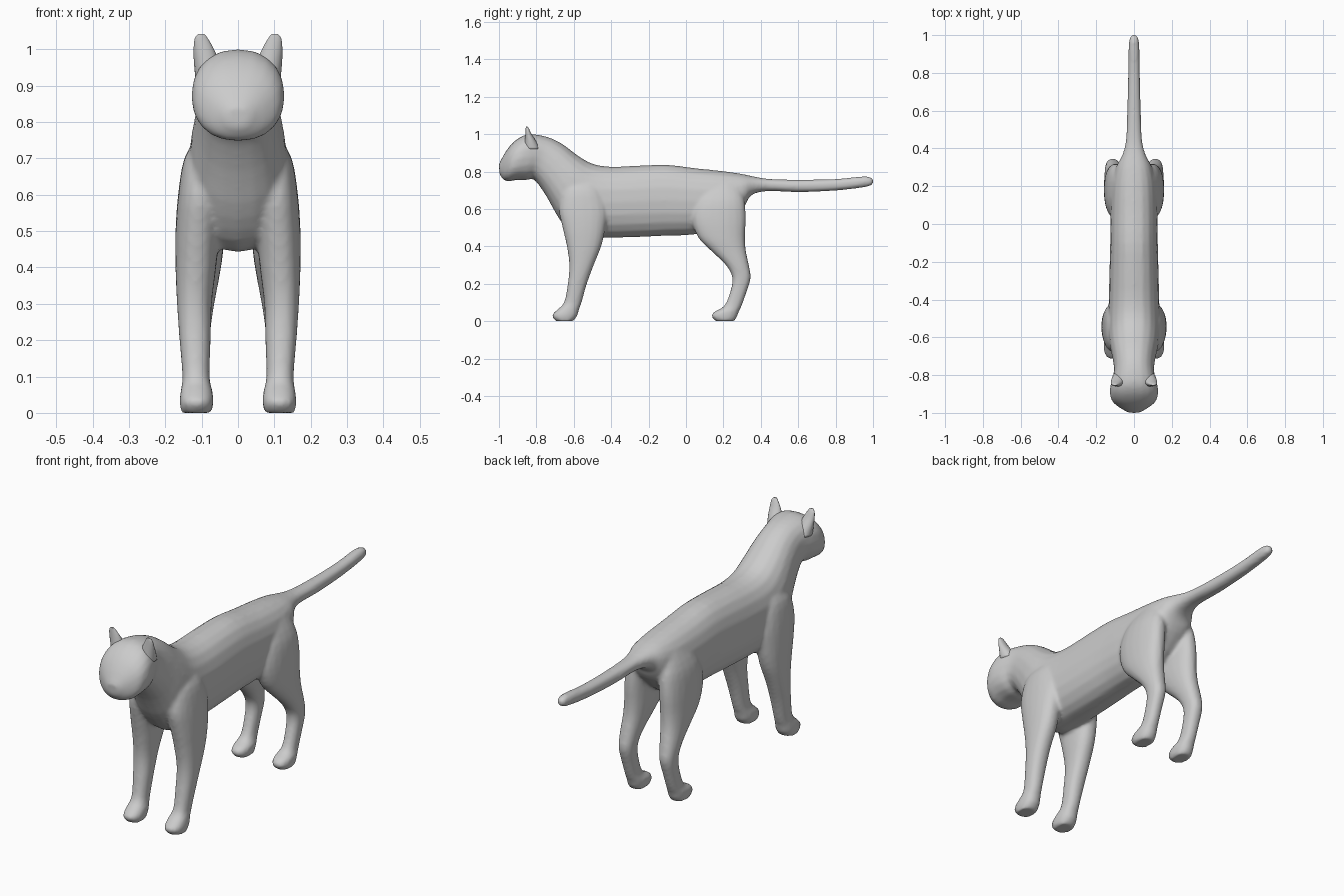
import bpy, bmesh, math


def catmull(rows, n=3):
    """Interpolate section rows smoothly."""
    out = []
    for i in range(len(rows) - 1):
        a, b = rows[max(i - 1, 0)], rows[i]
        c, d = rows[i + 1], rows[min(i + 2, len(rows) - 1)]
        for k in range(n):
            t = k / n
            out.append([0.5 * (2 * q + (r - p) * t + (2 * p - 5 * q + 4 * r - s) * t * t
                               + (3 * q - p - 3 * r + s) * t ** 3)
                        for p, q, r, s in zip(a, b, c, d)])
    return out + [list(rows[-1])]


def loft(bm, rows, sides=20, power=2.3):
    """Rows: ya, za, yb, zb (ends of the section in side view), x centre, half width."""
    rings = []
    for ya, za, yb, zb, xc, w in catmull(rows):
        ring = []
        for i in range(sides):
            t = 2 * math.pi * i / sides
            c = math.copysign(abs(math.cos(t)) ** (2 / power), math.cos(t))
            s = math.copysign(abs(math.sin(t)) ** (2 / power), math.sin(t))
            ring.append(bm.verts.new((xc + w * s,
                                      (ya + yb) / 2 + c * (ya - yb) / 2,
                                      (za + zb) / 2 + c * (za - zb) / 2)))
        rings.append(ring)
    for a, b in zip(rings, rings[1:]):
        for i in range(sides):
            j = (i + 1) % sides
            bm.faces.new((a[i], a[j], b[j], b[i]))
    bm.faces.new(rings[0])
    bm.faces.new(rings[-1])


def slices(rows, sign):
    """Horizontal slices z, y front, y back, x inner, x outer -> loft rows."""
    return [(yf, z, yb, z, sign * (xi + xo) / 2, (xo - xi) / 2) for z, yf, yb, xi, xo in rows]


def finish(bm, name):
    bmesh.ops.recalc_face_normals(bm, faces=bm.faces)
    me = bpy.data.meshes.new(name)
    bm.to_mesh(me)
    bm.free()
    for p in me.polygons:
        p.use_smooth = True
    ob = bpy.data.objects.new(name, me)
    bpy.context.collection.objects.link(ob)
    return ob


# Tail, torso, neck and head: top y, z, bottom y, z, half width
trunk = [
    (1.0, .76, 1.0, .735, .014), (.96, .775, .965, .718, .027), (.8, .76, .8, .698, .031),
    (.6, .756, .6, .69, .036), (.45, .76, .43, .695, .043), (.37, .772, .345, .67, .065),
    (.3, .787, .305, .6, .095), (.2, .802, .2, .5, .118), (.05, .818, .05, .464, .125),
    (-.1, .836, -.1, .457, .126), (-.25, .832, -.25, .45, .13), (-.4, .826, -.43, .446, .134),
    (-.5, .842, -.58, .45, .138), (-.58, .887, -.67, .535, .132), (-.66, .947, -.745, .665, .115),
    (-.74, .985, -.81, .755, .106), (-.83, 1.0, -.85, .755, .122), (-.885, .985, -.9, .755, .128),
    (-.93, .95, -.945, .748, .116), (-.965, .905, -.97, .752, .083),
    (-.99, .86, -.985, .768, .05), (-1.0, .84, -.997, .785, .03)]
# Legs
front_leg = [
    (.76, -.62, -.48, .04, .11), (.7, -.66, -.45, .04, .148), (.6, -.68, -.42, .04, .165),
    (.5, -.66, -.43, .05, .172), (.4, -.637, -.453, .06, .172), (.3, -.624, -.493, .072, .168),
    (.2, -.632, -.53, .075, .161), (.1, -.652, -.558, .078, .153), (.06, -.69, -.573, .07, .158),
    (.03, -.717, -.58, .067, .161), (0, -.695, -.603, .073, .156)]
hind_leg = [
    (.74, .1, .28, .03, .1), (.65, .05, .312, .03, .142), (.55, .03, .32, .035, .157),
    (.45, .063, .316, .04, .16), (.38, .13, .32, .05, .158), (.3, .213, .336, .065, .155),
    (.23, .248, .346, .075, .151), (.15, .234, .322, .08, .148), (.08, .203, .297, .08, .148),
    (.05, .15, .282, .07, .156), (.025, .136, .274, .07, .157), (0, .16, .258, .074, .153)]

bm = bmesh.new()
loft(bm, [(a, b, c, d, 0, w) for a, b, c, d, w in trunk])
for sign in (1, -1):
    loft(bm, slices(front_leg, sign))
    loft(bm, slices(hind_leg, sign))
body = finish(bm, "cat_body")
remesh = body.modifiers.new("Blend", 'REMESH')
remesh.mode = 'VOXEL'
remesh.voxel_size = .009
remesh.use_smooth_shade = True
smooth = body.modifiers.new("Soften", 'SMOOTH')
smooth.factor = .5
smooth.iterations = 6

# Ears
ear = [(.92, -.865, -.78, .045, .117), (.96, -.862, -.8, .05, .121),
       (1.0, -.859, -.825, .066, .122), (1.03, -.857, -.84, .083, .119),
       (1.042, -.856, -.848, .092, .109)]
bm = bmesh.new()
for sign in (1, -1):
    loft(bm, slices(ear, sign), 16, 2)
finish(bm, "ears")
